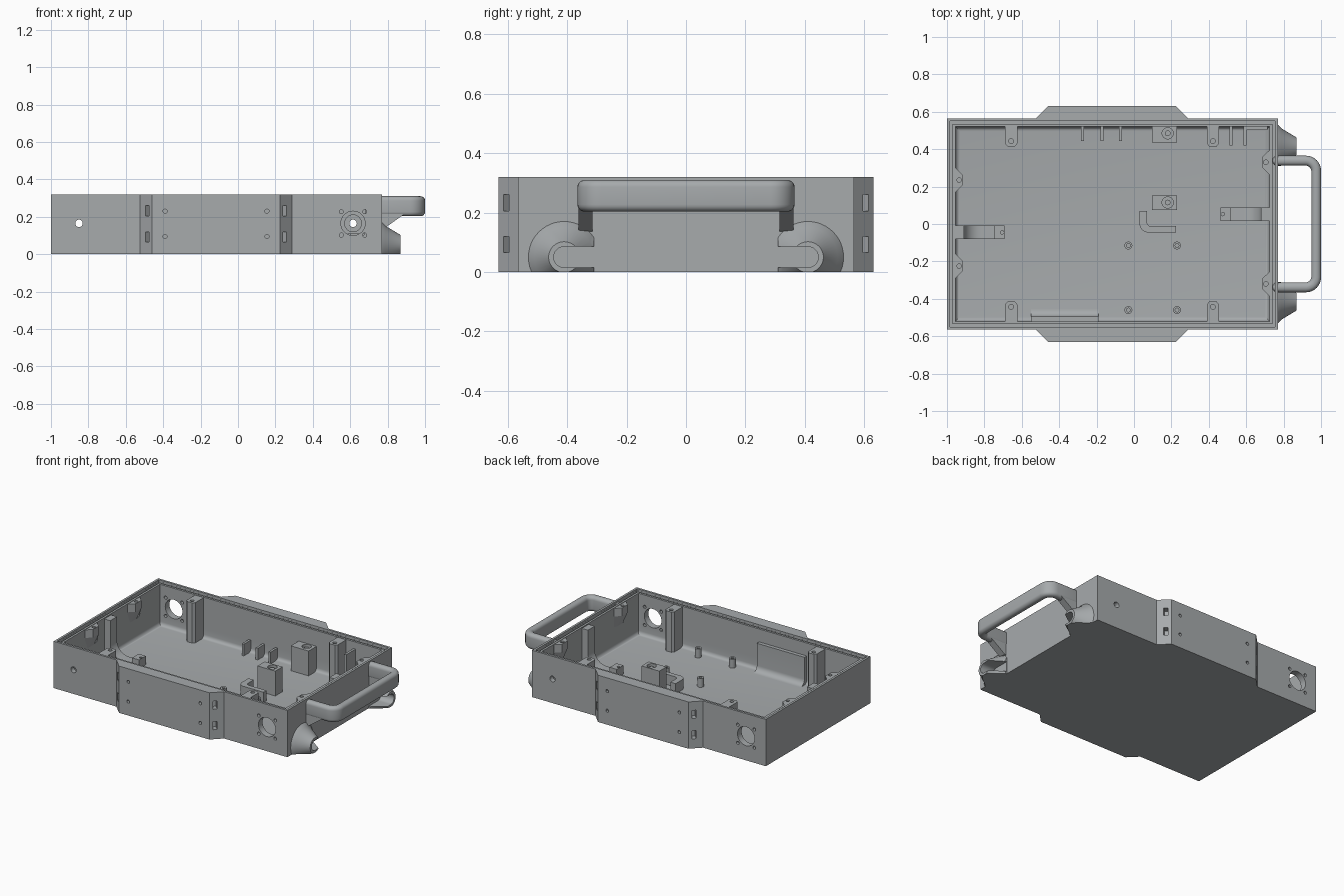
import bpy, bmesh
from math import cos, sin, pi, radians

if "Cube" in bpy.data.objects:
    bpy.data.objects.remove(bpy.data.objects["Cube"])

CX = -0.1175  # x centre of the tray body
GREY = bpy.data.materials.new('dark_grey')
GREY.diffuse_color = (0.385, 0.405, 0.415, 1)
GREY.use_nodes = True
GREY.node_tree.nodes["Principled BSDF"].inputs["Base Color"].default_value = GREY.diffuse_color


def finish(name, bm):
    bmesh.ops.recalc_face_normals(bm, faces=bm.faces)
    me = bpy.data.meshes.new(name)
    bm.to_mesh(me)
    bm.free()
    me.materials.append(GREY)
    ob = bpy.data.objects.new(name, me)
    bpy.context.collection.objects.link(ob)
    return ob


def prism(name, pts, lo, hi, axis='z', bevel_bottom=0):
    """Extrude a 2D outline along an axis."""
    place = {'z': lambda a, b, h: (a, b, h), 'y': lambda a, b, h: (a, h, b),
             'x': lambda a, b, h: (h, a, b)}[axis]
    bm = bmesh.new()
    rows = [[bm.verts.new(place(a, b, h)) for a, b in pts] for h in (lo, hi)]
    bottom = bm.faces.new(rows[0])
    bm.faces.new(rows[1])
    for i in range(len(pts)):
        j = (i + 1) % len(pts)
        bm.faces.new((rows[0][i], rows[0][j], rows[1][j], rows[1][i]))
    bmesh.ops.recalc_face_normals(bm, faces=bm.faces)
    if bevel_bottom:
        bmesh.ops.bevel(bm, geom=list(bottom.edges), offset=bevel_bottom, segments=5,
                        profile=0.5, affect='EDGES')
    return finish(name, bm)


def rect(x0, x1, y0, y1):
    return [(x0, y0), (x1, y0), (x1, y1), (x0, y1)]


def arc(cx, cy, r, a0, a1, n=8):
    return [(cx + r * cos(radians(a0 + (a1 - a0) * i / n)),
             cy + r * sin(radians(a0 + (a1 - a0) * i / n))) for i in range(n + 1)]


def circle(cx, cy, r, n=24):
    return [(cx + r * cos(2 * pi * i / n), cy + r * sin(2 * pi * i / n)) for i in range(n)]


def boolean(ob, cutter, op='DIFFERENCE'):
    cutter.hide_render = True
    m = ob.modifiers.new('cut', 'BOOLEAN')
    m.operation, m.solver, m.object = op, 'EXACT', cutter
    apply(ob, m)
    bpy.data.objects.remove(cutter)


def apply(ob, m):
    bpy.context.view_layer.objects.active = ob
    bpy.ops.object.modifier_apply(modifier=m.name)


def smooth(ob):
    bpy.ops.object.select_all(action='DESELECT')
    ob.select_set(True)
    bpy.context.view_layer.objects.active = ob
    bpy.ops.object.shade_smooth_by_angle(angle=radians(30))


# Tray body with a thicker pad on each long side
half = [(0.77, -0.565), (0.77, 0.565), (0.29, 0.565), (0.225, 0.63), (-0.46, 0.63),
        (-0.525, 0.565), (-1, 0.565)]
outline = half + [(-1, -0.565), (-0.525, -0.565), (-0.46, -0.63), (0.225, -0.63), (0.29, -0.565)]
tray = prism('tray_body', outline, 0, 0.32)


def inset(d):
    return rect(-1 + d, 0.77 - d, -0.565 + d, 0.565 - d)


# Main cavity, rim step and gasket groove
boolean(tray, prism('cavity', inset(0.045), 0.03, 0.4, bevel_bottom=0.025))
boolean(tray, prism('rim_step', inset(0.015), 0.308, 0.4))
groove = prism('groove', inset(0.0155), 0.292, 0.36)
boolean(groove, prism('groove_core', inset(0.03), 0.2, 0.5))
boolean(tray, groove)

# Fan opening with screw holes and one cable hole on each long side
for s in (-1, 1):
    fx = CX - s * 0.7325
    y0, y1 = sorted((s * 0.5, s * 0.6))
    boolean(tray, prism('fan', circle(fx, 0.165, 0.065, 32), y0, y1, 'y'))
    for dx in (-0.0625, 0.0625):
        for dz in (-0.0625, 0.0625):
            boolean(tray, prism('screw', circle(fx + dx, 0.165 + dz, 0.011, 12), y0, y1, 'y'))
    cable_x = 2 * CX - fx
    boolean(tray, prism('cable', circle(cable_x, 0.165, 0.02), y0, y1, 'y'))
    b0, b1 = sorted((s * 0.5, s * 0.53))
    boolean(tray, prism('cable_recess', circle(cable_x, 0.165, 0.045), b0, b1, 'y'))
    # Blind screw holes in the side pads
    y0, y1 = sorted((s * 0.575, s * 0.65))
    for x in (-0.39, 0.155):
        for z in (0.095, 0.23):
            boolean(tray, prism('pad_hole', circle(x, z, 0.011, 12), y0, y1, 'y'))
    # Strap slots in the slanted pad ends
    for e in (-1, 1):
        for z0, z1 in ((0.065, 0.12), (0.205, 0.26)):
            mx, my = CX + e * 0.367, s * 0.604
            t, n = (-e * 0.009, s * 0.009), (e * 0.03, s * 0.03)
            pts = [(mx + i * t[0] + j * n[0], my + i * t[1] + j * n[1])
                   for i, j in ((-1, -1), (1, -1), (1, 1), (-1, 1))]
            boolean(tray, prism('slot', pts, z0, z1))
smooth(tray)

# Carry handle: flat U with rounded section, plus sloped gussets
outer = [(0.74, -0.365)] + arc(0.92, -0.285, 0.08, -90, 0) + arc(0.92, 0.285, 0.08, 0, 90) + [(0.74, 0.365)]
inner = [(0.74, 0.312)] + arc(0.918, 0.282, 0.03, 90, 0) + arc(0.918, -0.282, 0.03, 0, -90) + [(0.74, -0.312)]
handle = prism('carry_handle', outer + inner, 0.203, 0.31)
m = handle.modifiers.new('round', 'BEVEL')
m.width, m.segments, m.limit_method, m.angle_limit = 0.024, 5, 'ANGLE', radians(40)
apply(handle, m)
smooth(handle)
for s in (-1, 1):
    y0, y1 = sorted((s * 0.315, s * 0.362))
    prism('handle_gusset', [(0.76, 0.135), (0.785, 0.14), (0.89, 0.215), (0.89, 0.24), (0.76, 0.26)],
          y0, y1, 'y')

    # Cord-wrap cone with an inward-facing slot
    bm = bmesh.new()
    rings = []
    for x, r in ((0.76, 0.125), (0.772, 0.119), (0.79, 0.1), (0.87, 0.052)):
        rings.append([bm.verts.new((x, s * 0.41 + a, b + 0.05)) for a, b in circle(0, 0, r, 48)])
    for a, b in zip(rings, rings[1:]):
        for i in range(48):
            j = (i + 1) % 48
            bm.faces.new((a[i], a[j], b[j], b[i]))
    bm.faces.new(rings[0])
    bm.faces.new(rings[-1])
    cone = finish('cord_wrap_cone', bm)
    ya, yb = sorted((s * 0.31, s * 0.7))
    boolean(cone, prism('clip', rect(0.7, 1, ya, yb), 0, 0.5), 'INTERSECT')
    slot = [(0.2, 0.015)] + arc(0.41, 0.05, 0.035, -90, 90, 12) + [(0.2, 0.085)]
    boolean(cone, prism('cone_slot', [(s * a, b) for a, b in slot], 0.772, 0.95, 'x'))
    smooth(cone)

    # Tall lid screw columns on the long walls
    for x in (-0.657, 0.422):
        pts = [(x - 0.033, 0.525), (x - 0.033, 0.43), (x - 0.02, 0.415),
               (x + 0.02, 0.415), (x + 0.033, 0.43), (x + 0.033, 0.525)]
        col = prism('lid_screw_column', [(a, s * b) for a, b in pts], 0.025, 0.305)
        boolean(col, prism('hole', circle(x, s * 0.443, 0.013, 16), 0.2, 0.4))

# Lid screw corbels on the short walls, tapering into the wall below
for wx, d, y in ((-0.96, 1, 0.235), (-0.96, 1, -0.225), (0.73, -1, 0.33), (0.73, -1, -0.32)):
    bm = bmesh.new()
    rows = []
    for z, k in ((0.305, 1), (0.25, 1), (0.17, 0.15)):
        rows.append([bm.verts.new((wx + d * a * k, y + b, z)) for a, b in
                     ((-0.003, -0.065), (0.006, -0.065), (0.042, -0.03), (0.042, 0.03), (0.006, 0.065),
                      (-0.003, 0.065))])
    for a, b in zip(rows, rows[1:]):
        for i in range(6):
            bm.faces.new((a[i], a[(i + 1) % 6], b[(i + 1) % 6], b[i]))
    bm.faces.new(rows[0])
    bm.faces.new(rows[-1])
    corbel = finish('lid_screw_corbel', bm)
    boolean(corbel, prism('hole', circle(wx + d * 0.025, y, 0.012, 16), 0.27, 0.4))

# J-shaped brackets: wall riser sweeping to a raised end on the floor
for wx, d, y in ((-0.96, 1, -0.045), (0.73, -1, 0.053)):
    prof = [(-0.003, 0.025), (0.268, 0.025), (0.268, 0.09), (0.215, 0.09), (0.215, 0.05)] \
        + arc(0.14, 0.14, 0.09, 270, 180) + [(0.05, 0.3), (-0.003, 0.3)]
    br = prism('wall_bracket', [(wx + d * a, b) for a, b in prof], y - 0.036, y + 0.036, 'y')
    boolean(br, prism('hole', circle(wx + d * 0.255, y, 0.009, 16), 0.06, 0.2))
    smooth(br)

# Board ribs on the back wall
for x, top in ((-0.275, 0.11), (-0.17, 0.11), (-0.072, 0.11), (0.518, 0.26), (0.593, 0.11)):
    prism('board_rib', rect(x - 0.008, x + 0.008, 0.42 if x > 0 else 0.445, 0.523), 0.025, top)
prism('corner_rail', rect(0.6, 0.715, 0.503, 0.523), 0.025, 0.11)

# Socket blocks with a round recess and pin
for y0, y1, cy in ((0.435, 0.523, 0.485), (0.075, 0.153, 0.115)):
    block = prism('socket_block', rect(0.095, 0.23, y0, y1), 0.025, 0.2)
    boolean(block, prism('recess', circle(0.18, cy, 0.03), 0.15, 0.3))
    smooth(prism('socket_pin', circle(0.18, cy, 0.015, 16), 0.14, 0.19))

# Curved cable guide
guide = [(0.03, 0.07), (0.03, 0.0)] + arc(0.075, 0.0, 0.045, 180, 270) + \
    [(0.225, -0.045), (0.225, -0.012), (0.09, -0.012)] + arc(0.09, 0.008, 0.02, 270, 180, 5) + [(0.07, 0.07)]
smooth(prism('cable_guide', guide, 0.025, 0.1))

# Circuit board standoffs
for x in (-0.03, 0.23):
    for y in (-0.115, -0.46):
        post = prism('board_standoff', circle(x, y, 0.021), 0.025, 0.09)
        boolean(post, prism('hole', circle(x, y, 0.01, 16), 0.05, 0.2))
        smooth(post)

# Raised panel on the front wall with a coved foot
panel = [(-0.523, 0.025), (-0.455, 0.025)] + arc(-0.455, 0.07, 0.04, 270, 180) + [(-0.495, 0.22), (-0.523, 0.22)]
smooth(prism('wall_panel', panel, -0.55, -0.19, 'x'))
